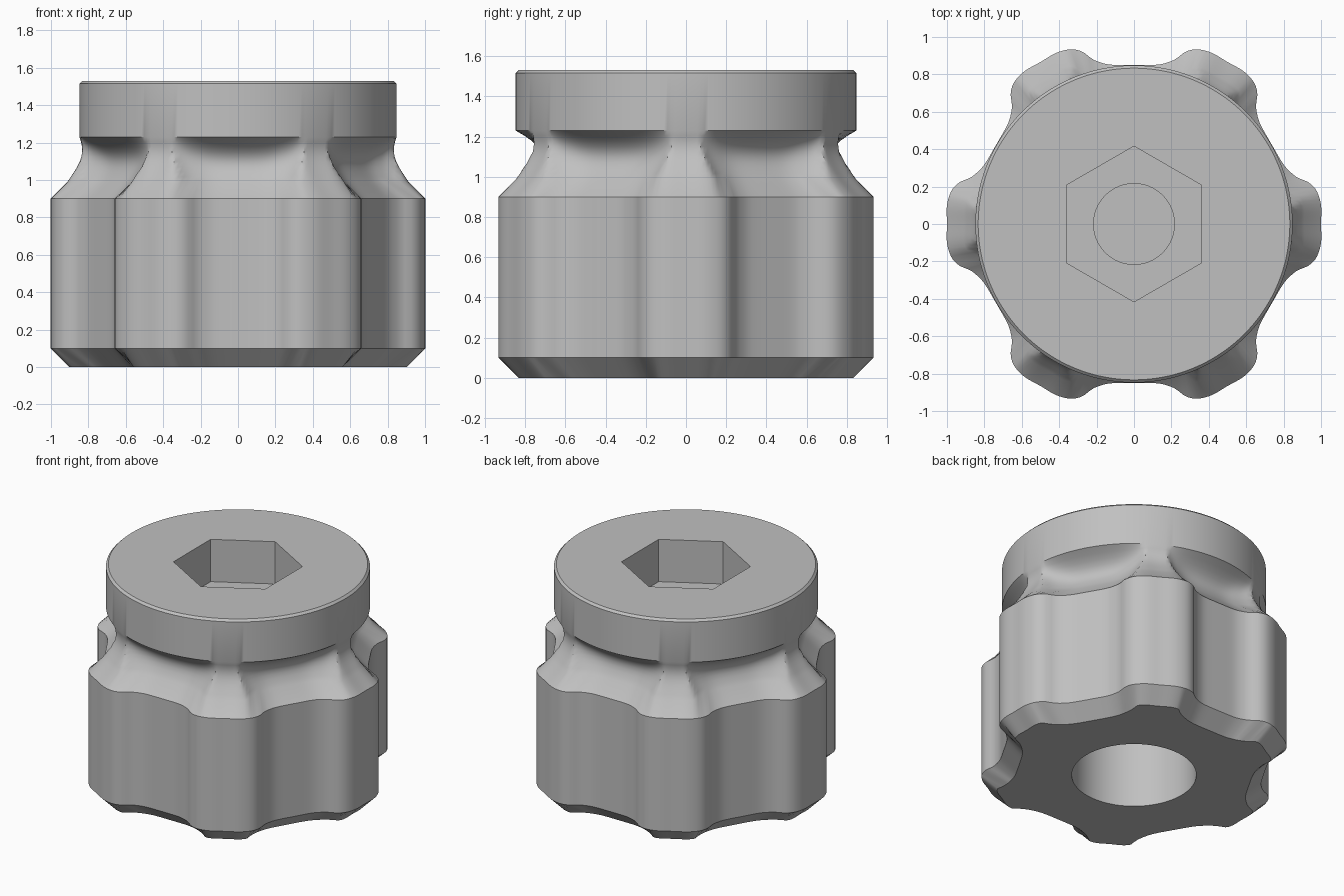
import bpy, bmesh, math
from mathutils import Vector

cube = bpy.data.objects.get("Cube")
if cube:
    bpy.data.objects.remove(cube, do_unlink=True)

STEPS = 24                 # samples per half lobe
LOBES = 6
HEAD_R = 0.848
HEIGHT = 1.53

grey = bpy.data.materials.new("plain grey")
grey.use_nodes = True
grey.diffuse_color = (0.53, 0.53, 0.53, 1)
grey.node_tree.nodes["Principled BSDF"].inputs["Base Color"].default_value = grey.diffuse_color


# Half-lobe outline, from the lobe crest to the middle of the flat valley
half_lobe = [Vector(p) for p in (
    (1.0, -0.1), (1.0, 0.0), (1.0, 0.1), (0.975, 0.18), (0.93, 0.225),
    (0.88, 0.245), (0.845, 0.27), (0.8, 0.318), (0.736, 0.425), (0.672, 0.536))]


def smooth_curve(pts, n=12):
    """Smooth curve through the points; the first and last only steer it."""
    out = []
    for a, b, c, d in zip(pts, pts[1:], pts[2:], pts[3:]):
        for i in range(n):
            t = i / n
            out.append(0.5 * (2 * b + (c - a) * t + (2 * a - 5 * b + 4 * c - d) * t ** 2
                              + (3 * b - a - 3 * c + d) * t ** 3))
    return out + [pts[-2]]


curve = smooth_curve(half_lobe)
# Mirrored neighbours make inward offsets correct at both ends
valley = math.radians(30)
across = [Vector((math.cos(2 * valley) * p.x + math.sin(2 * valley) * p.y,
                  math.sin(2 * valley) * p.x - math.cos(2 * valley) * p.y)) for p in curve]
border = [Vector((p.x, -p.y)) for p in reversed(curve)] + curve[1:] + across[::-1][1:]


def outline_radius(angle):
    for p, q in zip(curve, curve[1:]):
        a, b = math.atan2(p.y, p.x), math.atan2(q.y, q.x)
        if a <= angle <= b and b > a:
            return p.lerp(q, (angle - a) / (b - a)).length
    return curve[-1].length


def inset_radius(angle, inset):
    """Radius of the lobed outline moved inward by an even distance."""
    high = outline_radius(angle)
    if inset == 0:
        return high
    low = 0.5
    ray = Vector((math.cos(angle), math.sin(angle)))
    for _ in range(14):
        mid = (low + high) / 2
        if min((ray * mid - p).length_squared for p in border) >= inset ** 2:
            low = mid
        else:
            high = mid
    return low


def make_ring(bm, z, inset, roundness, radius=HEAD_R):
    half = []
    for i in range(STEPS + 1):
        lobed = inset_radius(valley * i / STEPS, inset) if roundness < 1 else radius
        half.append(lobed + (radius - lobed) * roundness)
    sector = half + half[-2:0:-1]
    radii = sector * LOBES
    return [bm.verts.new((r * math.cos(math.tau * i / len(radii)),
                          r * math.sin(math.tau * i / len(radii)), z))
            for i, r in enumerate(radii)]


# Lobed grip, waisted neck and round head as one lofted body
bm = bmesh.new()
rings = [make_ring(bm, 0, 0.1, 0), make_ring(bm, 0.1, 0, 0),
         make_ring(bm, 0.9, 0, 0), make_ring(bm, 0.99, 0.09, 0)]
neck_steps = 9
for i in range(1, neck_steps):
    t = i / neck_steps
    rings.append(make_ring(bm, 0.99 + 0.24 * t, 0.09 + 0.1 * math.sin(t * math.pi / 2),
                           t ** 2.4))
rings += [make_ring(bm, 1.23, 0, 1), make_ring(bm, HEIGHT - 0.015, 0, 1),
          make_ring(bm, HEIGHT, 0, 1, HEAD_R - 0.015)]
for low, high in zip(rings, rings[1:]):
    for i in range(len(low)):
        j = (i + 1) % len(low)
        bm.faces.new((low[i], low[j], high[j], high[i]))
bm.faces.new(rings[0][::-1])
bm.faces.new(rings[-1])
mesh = bpy.data.meshes.new("knob_body")
bm.to_mesh(mesh)
bm.free()
mesh.materials.append(grey)
body = bpy.data.objects.new("knob_body", mesh)
bpy.context.collection.objects.link(body)


def cut(name, sides, radius, bottom, top, turn=0):
    """Cut an upright prism out of the body."""
    bpy.ops.mesh.primitive_cylinder_add(vertices=sides, radius=radius, depth=top - bottom,
                                        location=(0, 0, (top + bottom) / 2),
                                        rotation=(0, 0, turn))
    cutter = bpy.context.object
    cutter.name = name
    cutter.hide_render = True
    cutter.data.materials.append(grey)
    bpy.ops.object.select_all(action='DESELECT')
    bpy.context.view_layer.objects.active = body
    body.select_set(True)
    mod = body.modifiers.new(name, 'BOOLEAN')
    mod.operation = 'DIFFERENCE'
    mod.solver = 'EXACT'
    mod.object = cutter
    bpy.ops.object.modifier_apply(modifier=name)
    bpy.data.objects.remove(cutter, do_unlink=True)


# Hex socket, the smaller hole in its floor, and the bore underneath
cut("hex_socket", 6, 0.416, 1.23, 1.7)
cut("socket_hole", 64, 0.216, 1.0, 1.4)
cut("bottom_bore", 96, 0.4, -0.2, 0.8)

bpy.ops.object.shade_smooth_by_angle(angle=math.radians(30))
